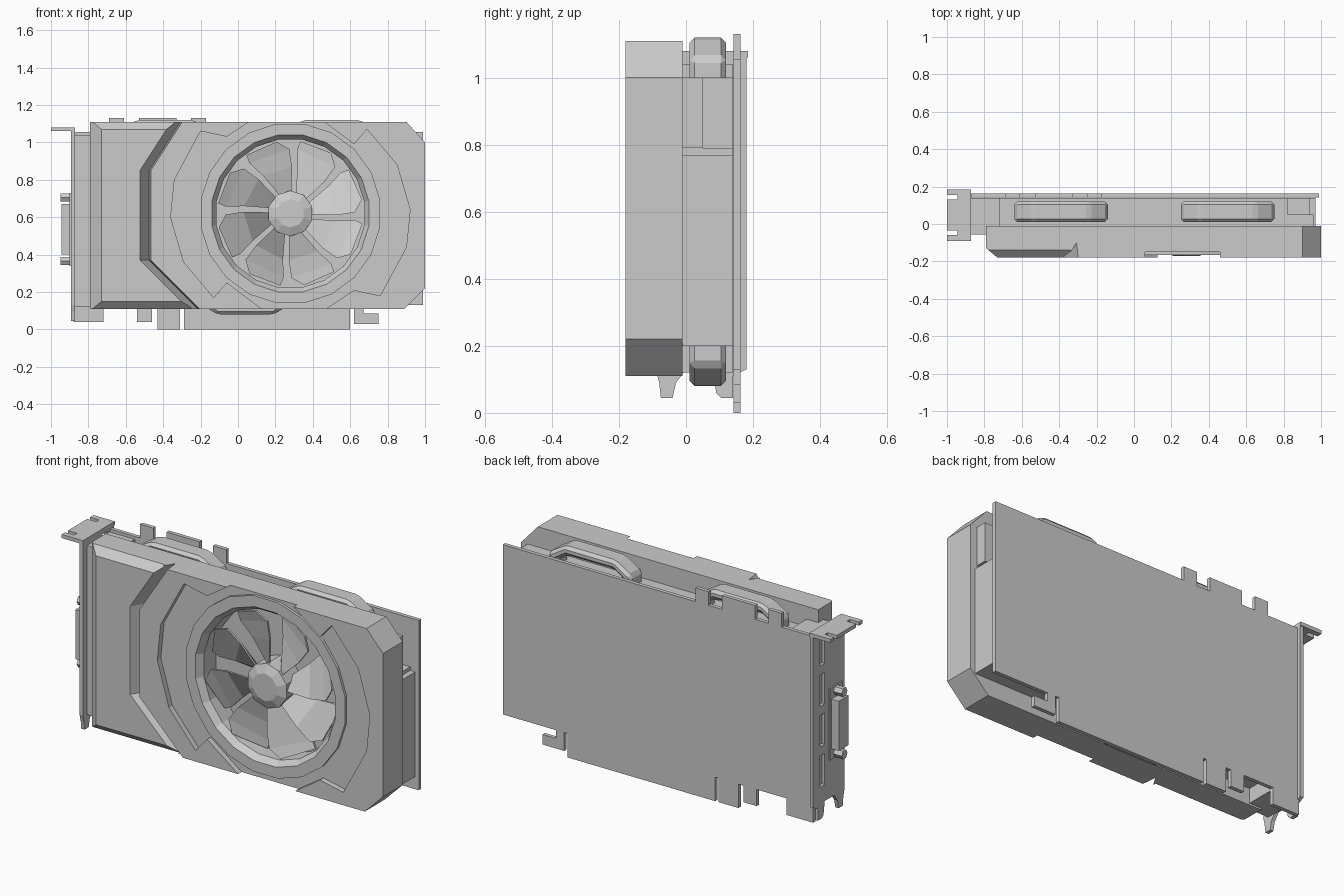
import bpy
import bmesh
import math
from mathutils import Vector

default_cube = bpy.data.objects.get("Cube")
if default_cube:
    bpy.data.objects.remove(default_cube, do_unlink=True)

# One plain grey for the whole model
grey = bpy.data.materials.new("light grey")
grey.use_nodes = True
grey.diffuse_color = (0.6, 0.6, 0.6, 1)
grey.node_tree.nodes["Principled BSDF"].inputs["Base Color"].default_value = grey.diffuse_color


def finish(name, bm):
    bmesh.ops.recalc_face_normals(bm, faces=bm.faces)
    mesh = bpy.data.meshes.new(name)
    bm.to_mesh(mesh)
    bm.free()
    mesh.materials.append(grey)
    obj = bpy.data.objects.new(name, mesh)
    bpy.context.scene.collection.objects.link(obj)
    return obj


def add_loft(bm, rings, cyclic=False):
    """Skin equal-length rings; close the ends with caps unless cyclic."""
    loops = [[bm.verts.new(point) for point in ring] for ring in rings]
    count = len(loops[0])
    pairs = list(zip(loops, loops[1:]))
    if cyclic:
        pairs.append((loops[-1], loops[0]))
    else:
        bm.faces.new(loops[0])
        bm.faces.new(loops[-1])
    for lower, upper in pairs:
        for i in range(count):
            j = (i + 1) % count
            bm.faces.new((lower[i], lower[j], upper[j], upper[i]))


def loft(name, rings, cyclic=False):
    bm = bmesh.new()
    add_loft(bm, rings, cyclic)
    return finish(name, bm)


def prism(name, profile, start, end, axis="y"):
    place = {
        "x": lambda a, b, depth: (depth, a, b),
        "y": lambda a, b, depth: (a, depth, b),
        "z": lambda a, b, depth: (a, b, depth),
    }[axis]
    return loft(name, [[place(a, b, depth) for a, b in profile] for depth in (start, end)])


def boxes(name, extents):
    bm = bmesh.new()
    for left, right, front, back, bottom, top in extents:
        outline = [(left, front), (right, front), (right, back), (left, back)]
        add_loft(bm, [[(x, y, z) for x, y in outline] for z in (bottom, top)])
    return finish(name, bm)


FAN_X, FAN_Z = 0.28, 0.62


def polar(radius, angle, depth):
    return Vector((FAN_X + radius * math.cos(angle), depth, FAN_Z + radius * math.sin(angle)))


def lathe(name, profile, sides, cyclic=False):
    rings = [[polar(radius, math.tau * (i + 0.5) / sides, depth) for i in range(sides)]
             for radius, depth in profile]
    return loft(name, rings, cyclic)


def cut(target, cutter):
    cutter.hide_render = True
    modifier = target.modifiers.new("cut", "BOOLEAN")
    modifier.operation = "DIFFERENCE"
    modifier.solver = "EXACT"
    modifier.object = cutter
    bpy.context.view_layer.objects.active = target
    bpy.ops.object.modifier_apply(modifier=modifier.name)
    bpy.data.objects.remove(cutter, do_unlink=True)


# Front shroud with clipped right corners
FRONT = -0.18
OVER = -0.25
shroud = prism("front_shroud", [(-0.79, 0.11), (0.89, 0.11), (1, 0.22), (1, 1),
                                (0.9, 1.11), (-0.79, 1.11)], FRONT, -0.01)

# Slanted edges of the left panel
cut(shroud, prism("left_bevel", [(-0.85, -0.08), (-0.73, FRONT), (-0.73, OVER), (-0.85, OVER)],
                  0, 1.2, "z"))
for height, edge, end in ((1.11, 1, -0.34), (0.11, -1, -0.25)):
    wedge = [(-0.14, height), (FRONT, height - 0.04 * edge), (OVER, height - 0.04 * edge),
             (OVER, height + 0.04 * edge), (-0.14, height + 0.04 * edge)]
    cut(shroud, prism("edge_bevel", wedge, -0.9, end, "x"))

# Angled groove between the panel and the fan section
groove_path = [(-0.33, 1.16), (-0.53, 0.85), (-0.53, 0.37), (-0.2, 0.04)]
cut(shroud, loft("groove", [[(x, FRONT - 0.01, z), (x + 0.065, FRONT - 0.01, z), (x + 0.055, -0.1, z)]
                            for x, z in groove_path]))

# Shallow recess around the fan, the same after half a turn
half_recess = [(0.09, 1.13), (-0.06, 1.03), (-0.2, 1.06), (-0.34, 0.8), (-0.36, 0.6),
               (-0.29, 0.36), (-0.13, 0.17), (-0.06, 0.25), (0.14, 0.1)]
recess = half_recess + [(2 * FAN_X - x, 2 * FAN_Z - z) for x, z in half_recess]
cut(shroud, prism("recess", recess, OVER, -0.15))
cut(shroud, lathe("fan_hole", [(0.42, OVER), (0.42, -0.025)], 20))

# Fan collar, hub and blades
lathe("fan_collar", [(0.485, -0.14), (0.485, -0.165), (0.425, -0.165), (0.4, -0.13),
                     (0.4, -0.02), (0.43, -0.02)], 20, cyclic=True)
lathe("fan_hub", [(0.075, -0.17), (0.122, -0.15), (0.122, -0.02)], 10)
BLADES = 8
blade_bm = bmesh.new()
for index in range(BLADES):
    turn = math.tau * index / BLADES + math.radians(15)
    sections = []
    for radius, lead, trail in ((0.1, -18, 14), (0.25, -17, 21), (0.345, -14, 24), (0.39, -4, 22)):
        front_edge = polar(radius, turn + math.radians(lead), -0.14)
        back_edge = polar(radius, turn + math.radians(trail), -0.07)
        thick = Vector((0, 0.012, 0))
        sections.append([front_edge, back_edge, back_edge + thick, front_edge + thick])
    add_loft(blade_bm, sections)
finish("fan_blades", blade_bm)

# Cooler body behind the shroud, stepped at the right end
boxes("cooler_body", [
    (-0.8, 0.97, -0.02, 0.14, 0.2, 0.77),
    (-0.8, 0.94, -0.02, 0.14, 0.77, 0.79),
    (-0.8, 0.96, -0.02, 0.05, 0.79, 1),
    (-0.8, 0.82, 0.05, 0.14, 0.79, 1),
])
boxes("port_housing", [(-0.875, -0.72, -0.055, 0.14, 0.12, 1.04)])

# Heat pipes arching out of the body
half_arch = [(-0.25, 0.96), (-0.25, 1.06), (-0.15, 1.12)]
half_inner = [(-0.14, 1.07), (-0.2, 1.03), (-0.2, 0.96)]
arch = half_arch + [(-x, z) for x, z in reversed(half_arch)]
arch += [(-x, z) for x, z in reversed(half_inner)] + half_inner
for name, middle, flip in (("heat_pipe_top_right", -0.39, False), ("heat_pipe_top_left", 0.5, False),
                           ("heat_pipe_bottom", 0.04, True)):
    outline = [(middle + x, 1.2 - z if flip else z) for x, z in arch]
    pipe = prism(name, outline, 0.01, 0.12)
    bevel = pipe.modifiers.new("soft_edges", "BEVEL")
    bevel.width = 0.016
    bevel.segments = 1
    bevel.limit_method = "ANGLE"

# Circuit board with its edge tabs and slot connector
BOARD = (0.142, 0.163)
board_parts = [
    (-0.87, 0.99, 0.13, 1.055),
    (-0.69, -0.61, 1.05, 1.13), (-0.53, -0.33, 1.05, 1.13), (-0.25, -0.17, 1.05, 1.13),
    (-0.88, -0.72, 0.04, 0.135), (-0.54, -0.46, 0.04, 0.135),
    (-0.43, -0.31, 0, 0.135), (-0.29, 0.6, 0, 0.135),
    (0.62, 0.75, 0.03, 0.085), (0.62, 0.67, 0.08, 0.135),
]
boxes("circuit_board", [(left, right, *BOARD, bottom, top)
                        for left, right, bottom, top in board_parts])

# Mounting bracket: plate with legs and port slots, then the notched top lip
plate = prism("bracket_plate", [
    (-0.09, 1.08), (-0.09, 0.13), (-0.08, 0.09), (-0.075, 0.045), (-0.04, 0.045), (-0.03, 0.09),
    (0, 0.13), (0.08, 0.13), (0.09, 0.06), (0.105, 0.045), (0.14, 0.045), (0.14, 0.11),
    (0.18, 0.13), (0.18, 1.08)], -0.892, -0.872, "x")
for row in range(4):
    bottom = 0.22 + 0.22 * row
    cut(plate, boxes("port_slot", [(-0.95, -0.8, 0.08, 0.12, bottom, bottom + 0.17)]))
lip = boxes("bracket_lip", [(-1, -0.872, -0.09, 0.185, 1.06, 1.08)])
for notch in (-0.06, 0.13):
    cut(lip, boxes("lip_notch", [(-1.05, -0.945, notch, notch + 0.025, 1, 1.2)]))

# Video connector with its two hexagonal screw posts
boxes("video_connector", [
    (-0.945, -0.88, -0.05, 0.035, 0.4, 0.67),
    (-0.9, -0.88, -0.06, 0.045, 0.34, 0.73),
])
for name, height in (("upper_screw_post", 0.705), ("lower_screw_post", 0.365)):
    hexagon = [(0.025 * math.cos(math.tau * i / 6) - 0.008, height + 0.025 * math.sin(math.tau * i / 6))
               for i in range(6)]
    prism(name, hexagon, -0.95, -0.88, "x")
